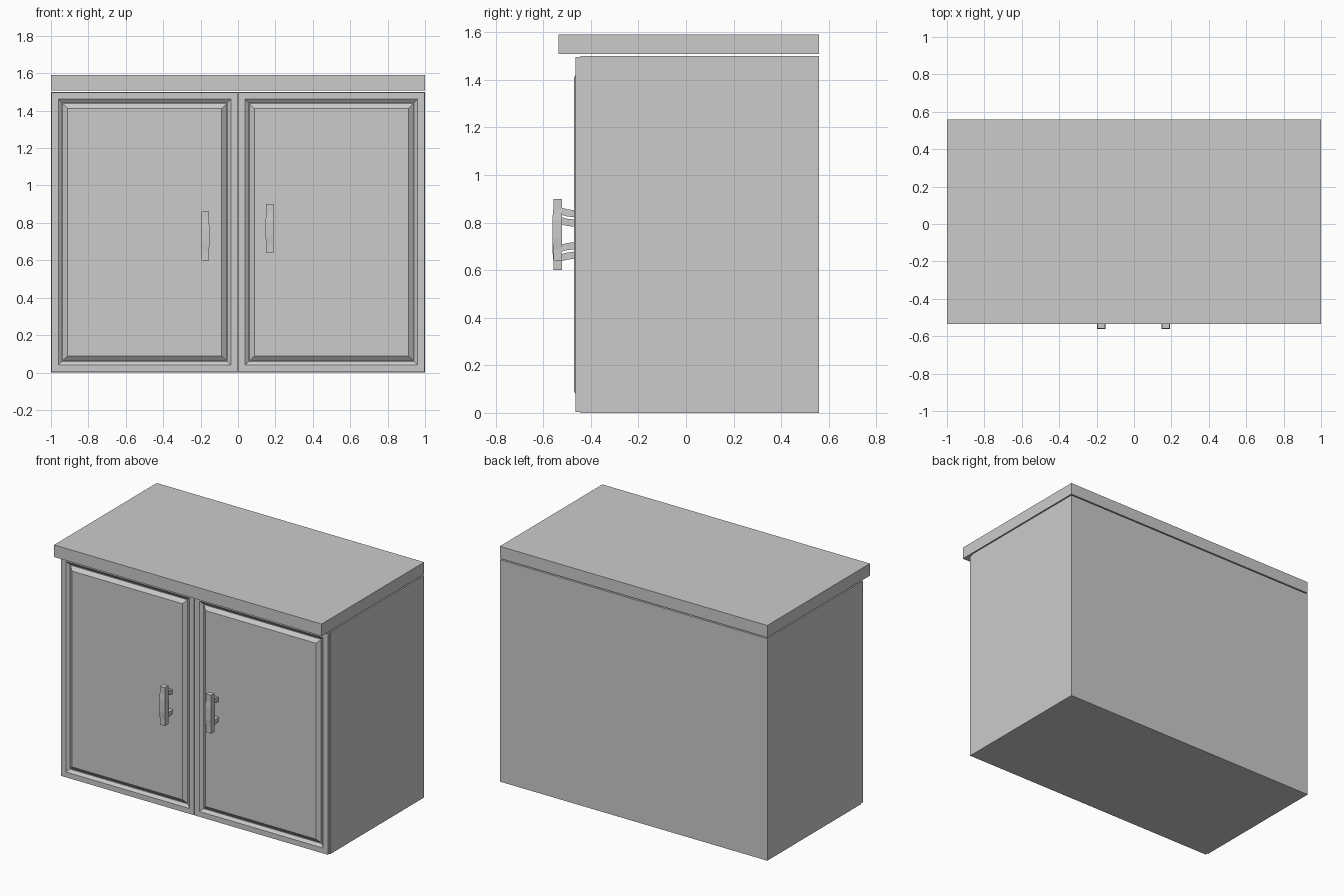
import bpy
import bmesh

cube = bpy.data.objects.get("Cube")
if cube:
    bpy.data.objects.remove(cube, do_unlink=True)

grey = bpy.data.materials.new("plain grey")
grey.use_nodes = True
colour = (0.6, 0.6, 0.6, 1)
grey.diffuse_color = colour
grey.node_tree.nodes["Principled BSDF"].inputs["Base Color"].default_value = colour


def loft(name, rings):
    """Join four-point rings into a closed solid."""
    bm = bmesh.new()
    loops = [[bm.verts.new(p) for p in ring] for ring in rings]
    for a, b in zip(loops, loops[1:]):
        for i in range(4):
            j = (i + 1) % 4
            bm.faces.new((a[i], a[j], b[j], b[i]))
    bm.faces.new(loops[0])
    bm.faces.new(loops[-1])
    bmesh.ops.recalc_face_normals(bm, faces=bm.faces)
    mesh = bpy.data.meshes.new(name)
    bm.to_mesh(mesh)
    bm.free()
    mesh.materials.append(grey)
    obj = bpy.data.objects.new(name, mesh)
    bpy.context.collection.objects.link(obj)
    return obj


def upright(x0, x1, z0, z1, y):
    return [(x0, y, z0), (x1, y, z0), (x1, y, z1), (x0, y, z1)]


def level(x, half, y0, y1, z):
    return [(x - half, y0, z), (x + half, y0, z), (x + half, y1, z), (x - half, y1, z)]


# Carcass and worktop
loft("cabinet_body", [level(0, 1, -0.443, 0.56, z) for z in (0, 1.5)])
loft("worktop", [level(0, 1, -0.535, 0.56, z) for z in (1.508, 1.59)])

# Doors: flat rim, sloped groove, raised panel (inset, depth)
steps = [(0, -0.44), (0, -0.465), (0.036, -0.465), (0.055, -0.45), (0.06, -0.45), (0.085, -0.47)]
for side, x0, x1 in (("right", -0.997, -0.002), ("left", 0.002, 0.997)):
    loft(side + "_door", [upright(x0 + s, x1 - s, s + 0.003, 1.497 - s, y) for s, y in steps])

# Handles: bar swelling at the middle, on two slanted legs
bar = [(-0.13, 0.019, 0), (-0.085, 0.019, 0), (-0.04, 0.023, 0.004),
       (0.04, 0.023, 0.004), (0.085, 0.019, 0), (0.13, 0.019, 0)]
for side, x, z in (("right", -0.175, 0.73), ("left", 0.17, 0.77)):
    loft(side + "_handle_bar",
         [level(x, half, -0.558 - out, -0.522, z + dz) for dz, half, out in bar])
    for part, sign in (("lower", -1), ("upper", 1)):
        path = [(-0.525, 0.078), (-0.5, 0.071), (-0.46, 0.066)]
        loft(f"{side}_handle_{part}_leg",
             [upright(x - 0.014, x + 0.014, z + sign * d - 0.015, z + sign * d + 0.015, y)
              for y, d in path])
